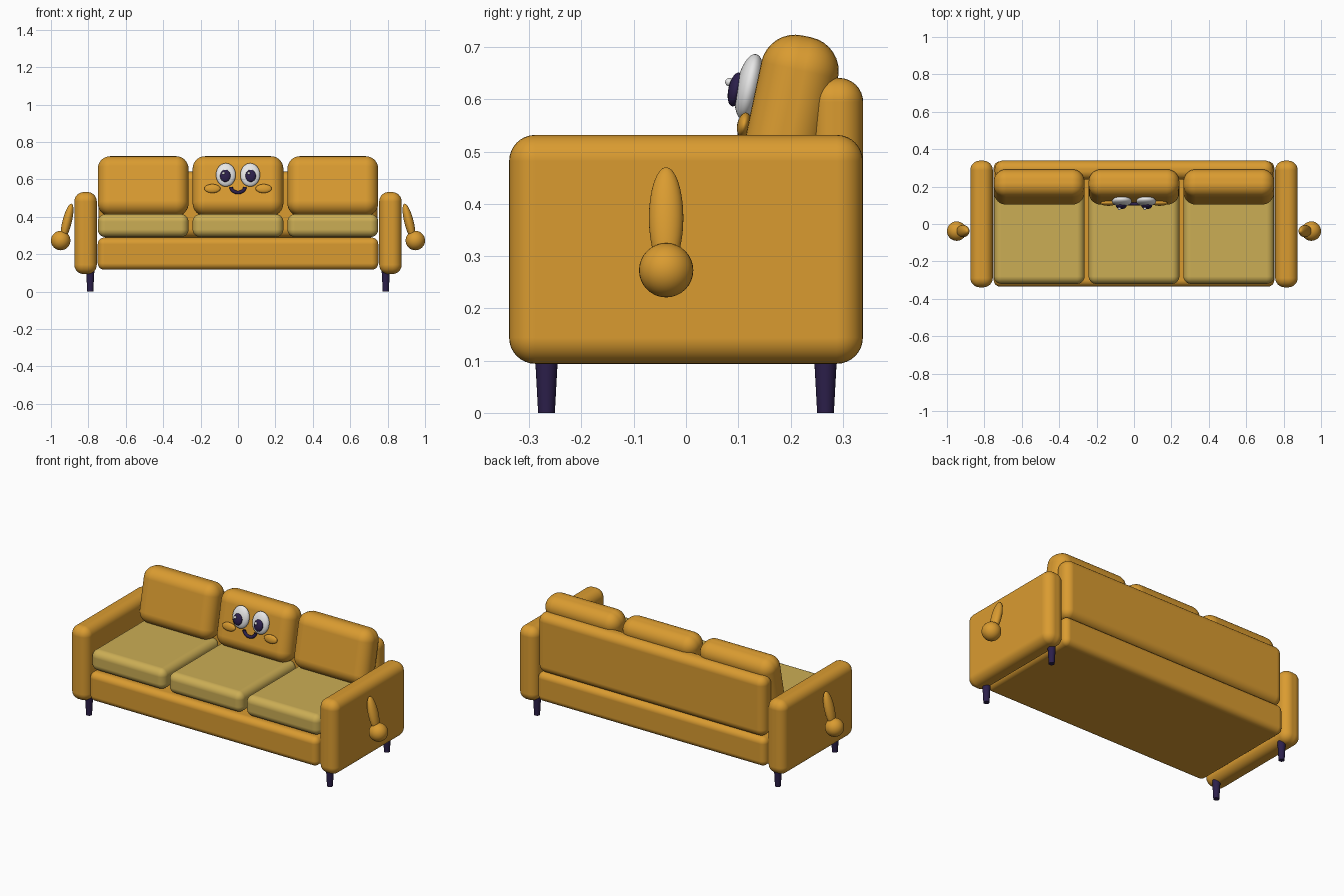
import bpy
import math
from mathutils import Vector

old = bpy.data.objects.get("Cube")
if old:
    bpy.data.objects.remove(old, do_unlink=True)


def material(name, rgb):
    m = bpy.data.materials.new(name)
    m.use_nodes = True
    m.diffuse_color = (*rgb, 1)
    bsdf = m.node_tree.nodes["Principled BSDF"]
    bsdf.inputs["Base Color"].default_value = (*rgb, 1)
    bsdf.inputs["Roughness"].default_value = 0.6
    return m


ORANGE = material("orange fabric", (0.70, 0.33, 0.03))
YELLOW = material("straw yellow fabric", (0.60, 0.42, 0.09))
DARK = material("dark violet", (0.025, 0.014, 0.07))
WHITE = material("eye white", (0.8, 0.8, 0.8))
LEAN = math.radians(-12)


def finish(name, mat):
    ob = bpy.context.object
    ob.name = name
    ob.data.materials.append(mat)
    for p in ob.data.polygons:
        p.use_smooth = True
    return ob


def cushion(name, center, size, radius, mat, lean=0):
    """Box with generously rounded edges."""
    bpy.ops.mesh.primitive_cube_add(size=1, location=center, rotation=(lean, 0, 0))
    ob = finish(name, mat)
    for v in ob.data.vertices:
        v.co = Vector(a * b for a, b in zip(v.co, size))
    bev = ob.modifiers.new("round", "BEVEL")
    bev.width = radius
    bev.segments = 8
    bev.harden_normals = True
    return ob


def ball(name, center, radii, mat, rot=(0, 0, 0)):
    bpy.ops.mesh.primitive_uv_sphere_add(segments=32, ring_count=16, radius=1,
                                         location=center, rotation=rot)
    ob = finish(name, mat)
    ob.scale = radii
    return ob


# Frame
cushion("base", (0, 0, 0.203), (1.5, 0.67, 0.172), 0.035, ORANGE)
cushion("backrest", (0, 0.288, 0.465), (1.49, 0.102, 0.352), 0.046, ORANGE)

# Seat and back cushions
for x, label in ((-0.507, "right"), (0, "middle"), (0.507, "left")):
    cushion(label + "_seat_cushion", (x, -0.05, 0.353), (0.485, 0.54, 0.122), 0.04, YELLOW)
    cushion(label + "_back_cushion", (x, 0.198, 0.564), (0.485, 0.15, 0.32), 0.066, ORANGE, LEAN)

for s, side in ((1, "left"), (-1, "right")):
    # Sofa arm and tapered legs
    cushion(side + "_armrest", (s * 0.815, 0, 0.313), (0.12, 0.677, 0.438), 0.05, ORANGE)
    for y, end in ((-0.267, "front"), (0.267, "back")):
        bpy.ops.mesh.primitive_cone_add(vertices=24, radius1=0.016, radius2=0.022, depth=0.11,
                                        location=(s * 0.79, y, 0.055))
        finish(f"{side}_{end}_leg", DARK)
        bpy.ops.object.shade_smooth_by_angle()

    # Little hanging arm with a round hand
    ball(side + "_little_arm", (s * 0.914, -0.038, 0.373), (0.025, 0.033, 0.1), ORANGE,
         (0, -s * math.radians(14), 0))
    ball(side + "_hand", (s * 0.948, -0.038, 0.273), (0.052, 0.052, 0.052), ORANGE)

    # Eye, pupil, highlight and cheek
    tilt = (LEAN, 0, 0)
    ball(side + "_eye", (s * 0.065, 0.121, 0.624), (0.053, 0.025, 0.064), WHITE, tilt)
    ball(side + "_pupil", (s * 0.068, 0.095, 0.619), (0.028, 0.014, 0.033), DARK, tilt)
    ball(side + "_eye_highlight", (s * 0.068 - 0.01, 0.083, 0.633), (0.008, 0.008, 0.008), WHITE)
    ball(side + "_cheek", (s * 0.137, 0.111, 0.551), (0.043, 0.013, 0.024), ORANGE, tilt)

# Smile: a round tube along a half ellipse
curve = bpy.data.curves.new("smile", "CURVE")
curve.dimensions = "3D"
curve.bevel_depth = 0.009
curve.bevel_resolution = 3
curve.use_fill_caps = True
steps = 16
spline = curve.splines.new("POLY")
spline.points.add(steps)
for i, p in enumerate(spline.points):
    a = math.pi * (1 + i / steps)
    z = 0.558 + 0.028 * math.sin(a)
    p.co = (0.037 * math.cos(a), -0.006 + 0.2126 * z, z, 1)
    p.radius = 1
spline.use_smooth = True
curve.materials.append(DARK)
bpy.context.collection.objects.link(bpy.data.objects.new("smile", curve))
